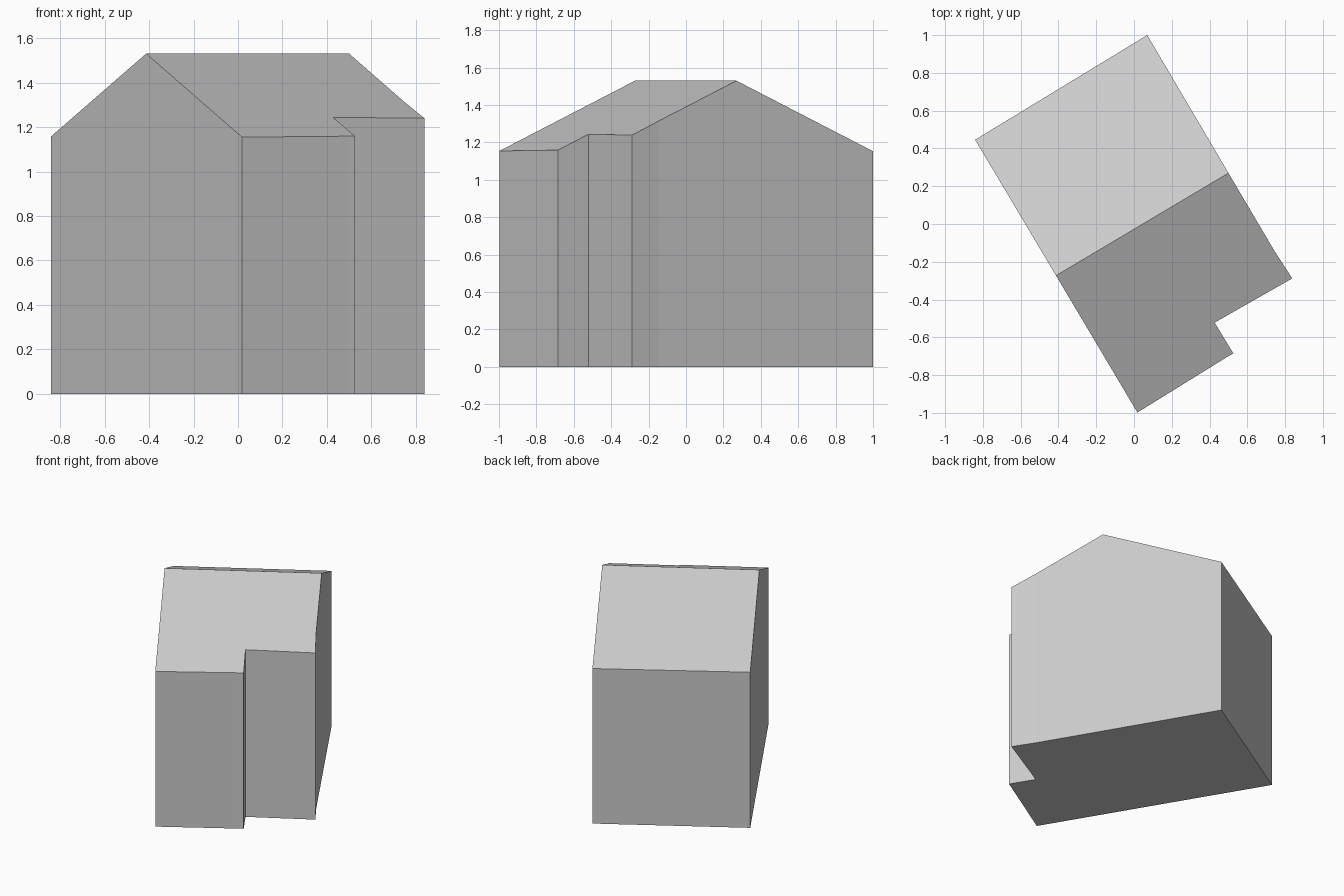
import bpy
import bmesh
from mathutils import Vector

cube = bpy.data.objects.get("Cube")
if cube:
    bpy.data.objects.remove(cube, do_unlink=True)

# Wall colour shared by the whole building
grey = bpy.data.materials.new("light_grey")
grey.use_nodes = True
colour = (0.6, 0.6, 0.6, 1.0)
grey.diffuse_color = colour
grey.node_tree.nodes["Principled BSDF"].inputs["Base Color"].default_value = colour

# Footprint, counterclockwise, including the two points below the ridge ends
RIDGE_START, RIDGE_END = Vector((-0.413, -0.273)), Vector((0.5, 0.27))
front_half = [(0.018, -0.998), (0.49, -0.706), (0.526, -0.685),
              (0.427, -0.522), (0.838, -0.288), (0.745, -0.145)]
back_half = [(0.07, 1.0), (-0.841, 0.446)]
front = [RIDGE_START] + [Vector(p) for p in front_half] + [RIDGE_END]
footprint = front + [Vector(p) for p in back_half]

RIDGE_Z, EAVES_Z, HALF_SPAN = 1.53, 1.153, 0.847
along = (RIDGE_END - RIDGE_START).normalized()
across = Vector((along.y, -along.x))


def roof_height(point):
    """Height of the gable roof above a point of the plan."""
    distance = abs((point - RIDGE_START).dot(across))
    return RIDGE_Z - (RIDGE_Z - EAVES_Z) * distance / HALF_SPAN


# Walls, floor and the two roof slopes as one closed shell
bm = bmesh.new()
base = [bm.verts.new((p.x, p.y, 0)) for p in footprint]
top = [bm.verts.new((p.x, p.y, roof_height(p))) for p in footprint]
count = len(footprint)
for i in range(count):
    j = (i + 1) % count
    bm.faces.new((base[i], base[j], top[j], top[i]))
bm.faces.new(base[::-1])
split = len(front)
bm.faces.new(top[:split])
bm.faces.new(top[split - 1:] + top[:1])
bmesh.ops.recalc_face_normals(bm, faces=bm.faces[:])

mesh = bpy.data.meshes.new("gabled_building")
bm.to_mesh(mesh)
bm.free()
mesh.materials.append(grey)
building = bpy.data.objects.new("gabled_building", mesh)
bpy.context.collection.objects.link(building)
